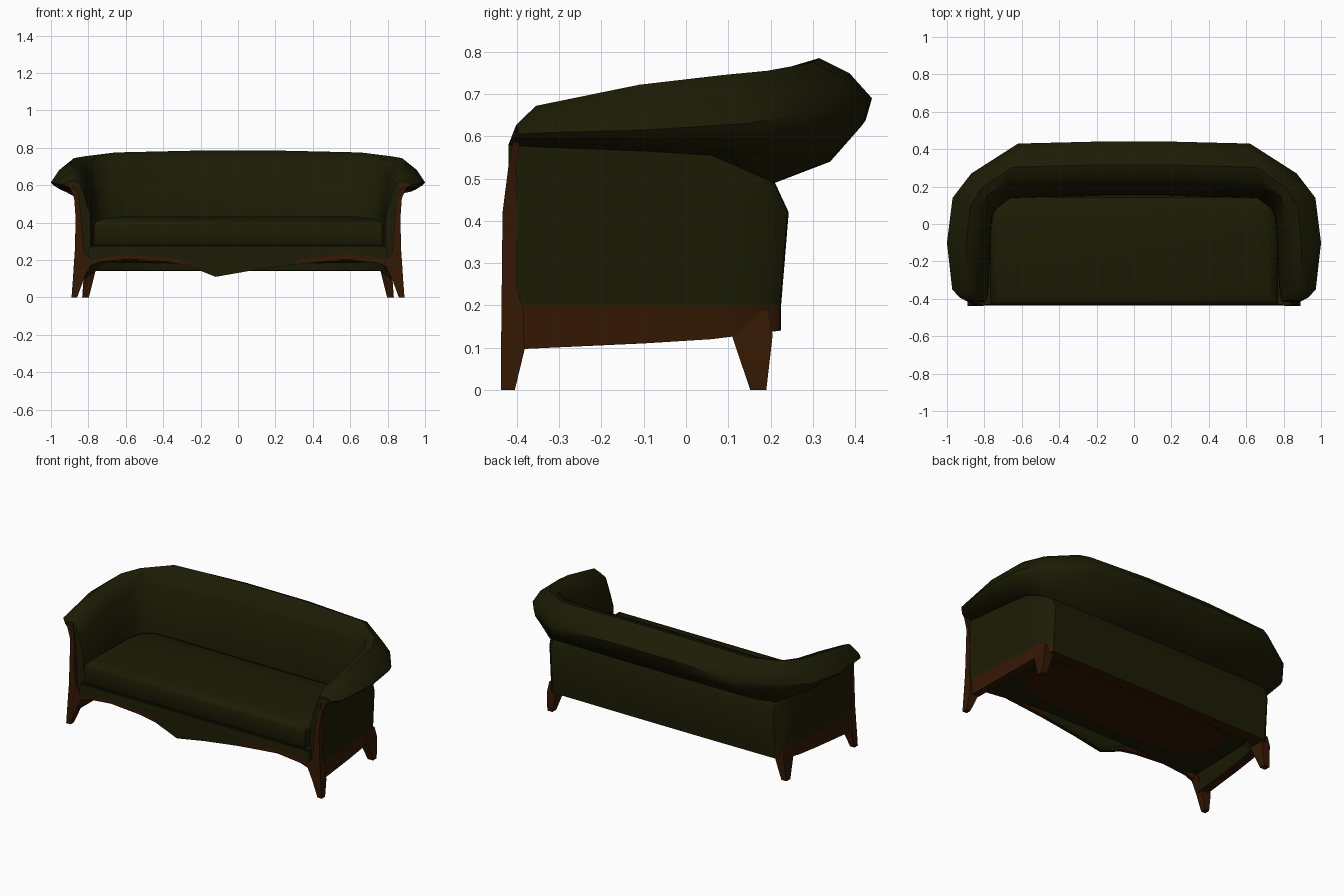
import bpy, bmesh, math
from mathutils import Vector

if "Cube" in bpy.data.objects:
    bpy.data.objects.remove(bpy.data.objects["Cube"])


def make_mat(name, col):
    m = bpy.data.materials.new(name)
    m.diffuse_color = (*col, 1)
    m.use_nodes = True
    m.node_tree.nodes["Principled BSDF"].inputs["Base Color"].default_value = m.diffuse_color
    return m


OLIVE = make_mat("dark olive fabric", (0.0115, 0.0113, 0.0015))
BROWN = make_mat("dark brown wood", (0.034, 0.009, 0.001))


def finish(name, bm, mats, smooth=40):
    bmesh.ops.recalc_face_normals(bm, faces=bm.faces[:])
    me = bpy.data.meshes.new(name)
    bm.to_mesh(me)
    bm.free()
    ob = bpy.data.objects.new(name, me)
    bpy.context.collection.objects.link(ob)
    for m in mats:
        me.materials.append(m)
    bpy.ops.object.select_all(action='DESELECT')
    bpy.context.view_layer.objects.active = ob
    ob.select_set(True)
    bpy.ops.object.shade_smooth_by_angle(angle=math.radians(smooth))
    return ob


def loft(rings, rule=None):
    """Skin closed rings and cap both ends; rule(ring, side) gives the material."""
    bm = bmesh.new()
    vs = [[bm.verts.new(p) for p in r] for r in rings]
    n = len(vs[0])
    for i in range(len(vs) - 1):
        for j in range(n):
            k = (j + 1) % n
            f = bm.faces.new((vs[i][j], vs[i][k], vs[i + 1][k], vs[i + 1][j]))
            if rule:
                f.material_index = rule(i, j)
    bm.faces.new(vs[0])
    bm.faces.new(vs[-1])
    return bm


# Back and arms: stations from the right arm front to the back centre
# wall x y, roll outer x y, inner x y, roll top / outer / underside z, bottom z
STATIONS = [
    (.868, -.42, .93, -.395, .82, -.408, .627, .605, .59, .095),
    (.863, -.36, .972, -.35, .81, -.36, .672, .608, .585, .098),
    (.845, -.10, 1.0, -.10, .80, -.12, .722, .615, .575, .11),
    (.832, .06, .97, .14, .79, .04, .745, .63, .565, .12),
    (.815, .18, .87, .27, .765, .12, .755, .65, .55, .135),
    (.775, .222, .62, .43, .69, .185, .775, .67, .54, .14),
    (.25, .225, .22, .44, .22, .20, .785, .69, .54, .14),
]


def station_ring(s):
    w, o, i = (Vector((s[k], s[k + 1], 0)) for k in (0, 2, 4))
    zt, zo, zb, z0 = s[6:]
    back = max(0, min(1, (s[1] - .1) / .1))
    out = Vector((0, .018 * back, 0))           # bulge of the lower wall
    inw = Vector((-.03, -.045 * back, 0))       # lean of the inner lining
    rim = Vector((-.05, -.075 * back, 0))       # width of the bottom rail
    under = w.lerp(o, .66 - .12 * back)
    if s[1] > .2:                               # keep the back corner square
        under.x = w.x - .06
    pts = [(w, z0), (w, .20), (w + out, .42), (w - out * .8, zb - .01 - .04 * back),
           (under, zb), (w.lerp(o, .93), zb + .65 * (zo - zb)), (o, zo),
           (i.lerp(o, .78), zo + .62 * (zt - zo)), (i.lerp(o, .48), zt),
           (i.lerp(o, .2), zt - .02), (i, zt - .09), (i + inw, .44),
           (i + inw * 1.1, .25), (w + rim, z0 + .004)]
    return [(p.x, p.y, z) for p, z in pts]


right = [station_ring(s) for s in STATIONS]
left = [[(-x, y, z) for x, y, z in r] for r in reversed(right)]
last = len(right) + len(left) - 2


def wall_material(i, j):
    on_side = i < 5 or i > last - 5
    return 1 if j == 13 or (j == 0 and on_side) else 0


finish("back_and_arms", loft(right + left, wall_material), [OLIVE, BROWN], 42)


# Posts with legs: z, x range, y range
def rects(table, side):
    return [[(side * x0, y0, z), (side * x1, y0, z), (side * x1, y1, z), (side * x0, y1, z)]
            for z, x0, x1, y0, y1 in table]


FRONT_POST = [
    (0, .86, .89, -.438, -.405), (.095, .825, .883, -.438, -.382),
    (.19, .78, .877, -.436, -.385), (.24, .825, .873, -.436, -.40),
    (.42, .838, .868, -.434, -.40), (.53, .85, .876, -.42, -.40),
    (.61, .865, .91, -.406, -.39)]
BACK_LEG = [
    (0, .797, .833, .152, .19), (.13, .765, .824, .108, .205), (.19, .77, .815, .12, .195)]
for side, label in ((1, "right"), (-1, "left")):
    finish("front_post_" + label, loft(rects(FRONT_POST, side)), [BROWN], 30)
    finish("back_leg_" + label, loft(rects(BACK_LEG, side)), [BROWN], 30)


# Seat base: underside slopes down towards the back, recessed behind the rail
bm = loft([[(x, -.425, .20), (x, -.425, .275), (x, .17, .275), (x, .17, .185)]
           for x in (-.79, .79)])
finish("seat_base", bm, [OLIVE], 30)

# Underside panel: thin rounded plate following the slope
def squircle(a, r):
    return r * math.copysign(abs(a) ** .6, a)


ring = [(squircle(math.cos(a), .66), -.09 + squircle(math.sin(a), .22))
        for a in (k * math.tau / 24 for k in range(24))]
slope = lambda y: .20 - (y + .425) * .015 / .595
finish("underside_panel", loft([[(x, y, slope(y) + d) for x, y in ring]
                                for d in (-.004, .002)]), [BROWN], 30)

# Front apron: wavy lower edge with a wooden trim, dipping near the middle
APRON = [(-.80, .165), (-.74, .19), (-.58, .205), (-.38, .19), (-.27, .17), (-.12, .11),
         (.08, .145), (.30, .175), (.45, .19), (.58, .202), (.74, .185), (.80, .165)]
rings = []
for x, z in APRON:
    trim = z + (.03 if x > .4 else .022)
    rings.append([(x, -.437, z), (x, -.437, trim), (x, -.43, .268),
                  (x, -.40, .268), (x, -.40, trim), (x, -.415, z)])
finish("front_apron", loft(rings, lambda i, j: 1 if j in (0, 4, 5) and i not in (4, 5, 6) else 0),
       [OLIVE, BROWN], 30)

# Seat cushion: rounded plan, softly crowned top
def cushion_ring(inset, z):
    plan = [(-.77, -.432), (.77, -.432), (.768, -.05), (.755, .05), (.735, .11), (.68, .145),
            (-.68, .145), (-.735, .11), (-.755, .05), (-.768, -.05)]
    sx, sy = 1 - inset / .77, 1 - inset / .29
    return [(x * sx, -.141 + (y + .141) * sy, z) for x, y in plan]


finish("seat_cushion", loft([cushion_ring(.015, .272), cushion_ring(0, .285),
                             cushion_ring(0, .385), cushion_ring(.012, .408),
                             cushion_ring(.05, .422), cushion_ring(.14, .432)]), [OLIVE], 50)
